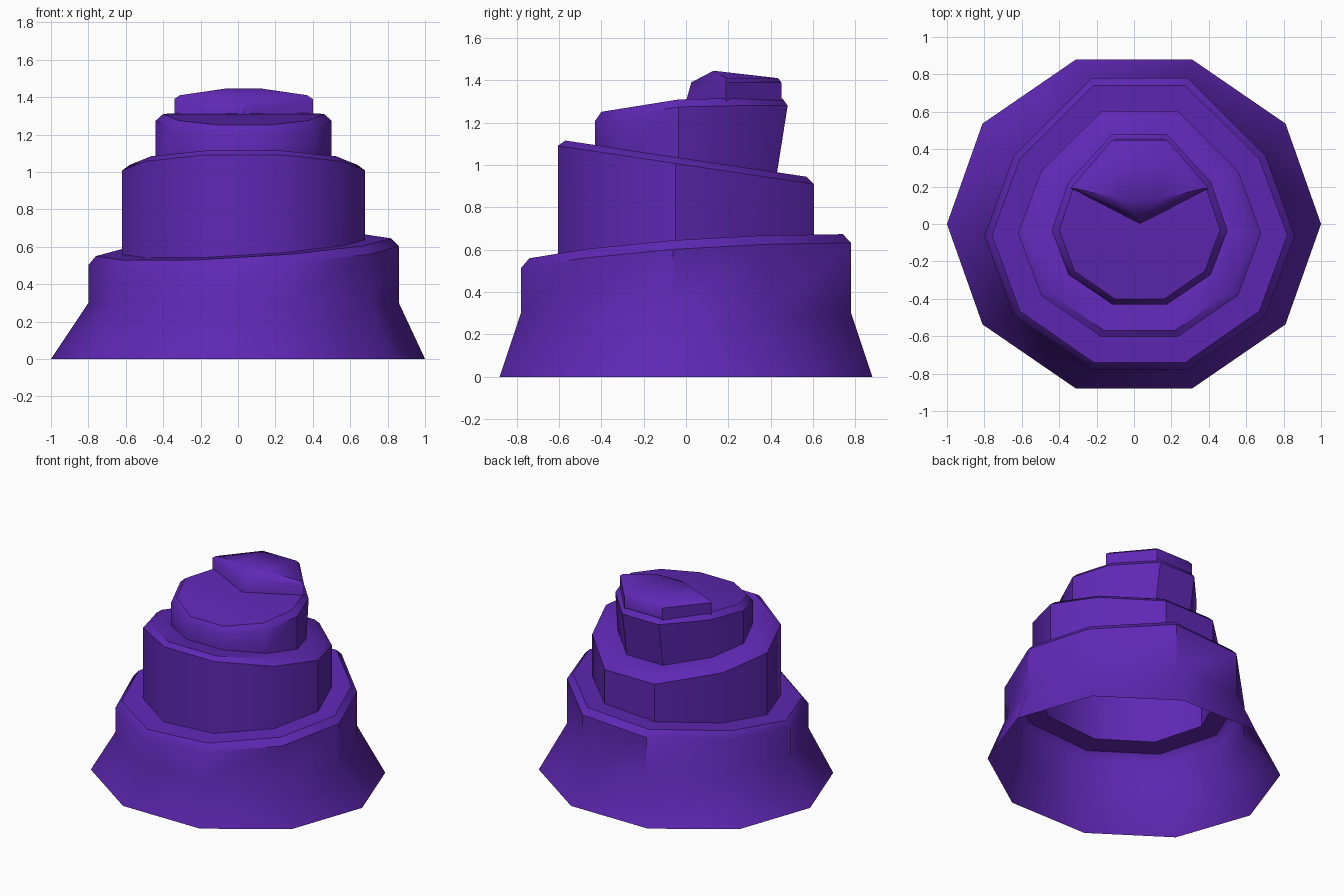
import bpy

if "Cube" in bpy.data.objects:
    bpy.data.objects.remove(bpy.data.objects["Cube"])

purple = bpy.data.materials.new("purple")
purple.diffuse_color = (0.115, 0.021, 0.46, 1)
purple.use_nodes = True
purple.node_tree.nodes["Principled BSDF"].inputs["Base Color"].default_value = purple.diffuse_color


def make_object(name, verts, faces):
    mesh = bpy.data.meshes.new(name)
    mesh.from_pydata(verts, [], faces)
    mesh.materials.append(purple)
    obj = bpy.data.objects.new(name, mesh)
    bpy.context.collection.objects.link(obj)
    bpy.ops.object.select_all(action='DESELECT')
    obj.select_set(True)
    bpy.context.view_layer.objects.active = obj
    bpy.ops.object.shade_smooth_by_angle(angle=0.70)
    return obj


def ring(cx, hx, front, back, height, rows=(-0.08, 0.47, 0.63)):
    """Ten-sided ring; rows are the y fractions of the middle, rear and front side corners."""
    mid, up, low = rows
    right = [(0.31, -1), (0.81, -low), (1, mid), (0.81, up), (0.31, 1)]
    outline = right + [(-x, y) for x, y in reversed(right)]
    pts = []
    for fx, fy in outline:
        x, y = cx + fx * hx, fy * (back if fy > 0 else front)
        pts.append((x, y, height(x, y)))
    return pts


def plane(a, b=0, c=0):
    return lambda x, y: a + b * x + c * y


def crown(a, slope):
    return lambda x, y: min(a, a + slope * y)


# Stepped open shell: flared skirt and three tilted tiers with chamfered rims
C = 0.03
rings = [
    ring(0.0, 1.00, 0.88, 0.88, plane(0), (0, 0.61, 0.61)),
    ring(C, 0.83, 0.78, 0.78, plane(0.30)),
    ring(C, 0.83, 0.78, 0.78, plane(0.555, 0.06, 0.077)),
    ring(C, 0.79, 0.74, 0.74, plane(0.60, 0.06, 0.077)),
    ring(C, 0.65, 0.605, 0.605, plane(0.60, 0.06, 0.077)),
    ring(C, 0.65, 0.605, 0.605, plane(1.0, 0, -0.15)),
    ring(C, 0.61, 0.57, 0.57, plane(1.03, 0, -0.15)),
    ring(C, 0.47, 0.43, 0.43, plane(1.03, 0, -0.15)),
    ring(C, 0.47, 0.43, 0.48, crown(1.28, 0.17)),
    ring(C, 0.43, 0.40, 0.455, crown(1.315, 0.16)),
]
verts = [p for r in rings for p in r]
faces = []
for k in range(len(rings) - 1):
    for i in range(10):
        j = (i + 1) % 10
        faces.append((k * 10 + i, k * 10 + j, k * 10 + 10 + j, k * 10 + 10 + i))
# Folded cap: sloping front half, level rear half
t = 10 * (len(rings) - 1)
faces.append([t + i for i in (7, 8, 9, 0, 1, 2)])
faces.append([t + i for i in (2, 3, 4, 5, 6, 7)])
make_object("stepped_tiers", verts, faces)

# Top wedge: V-shaped front, chamfered rear and a raised front crest
base = [(0.03, 0.0), (0.40, 0.19), (0.18, 0.45), (-0.12, 0.45), (-0.34, 0.19)]
verts = [(x, y, 1.30) for x, y in base]
verts += [(x, y + (0.025 if i == 0 else 0), 1.39) for i, (x, y) in enumerate(base)]
verts += [(0.37, 0.19, 1.41), (0.165, 0.435, 1.41), (-0.105, 0.435, 1.41), (-0.31, 0.19, 1.41),
          (-0.07, 0.13, 1.445), (0.13, 0.13, 1.445)]
faces = [(i, (i + 1) % 5, 5 + (i + 1) % 5, 5 + i) for i in range(5)]
faces += [(6, 7, 11, 10), (7, 8, 12, 11), (8, 9, 13, 12)]
faces += [(5, 6, 10, 15), (5, 15, 14), (5, 14, 13, 9)]
faces += [(10, 11, 15), (11, 12, 14, 15), (12, 13, 14)]
make_object("top_wedge", verts, faces)
